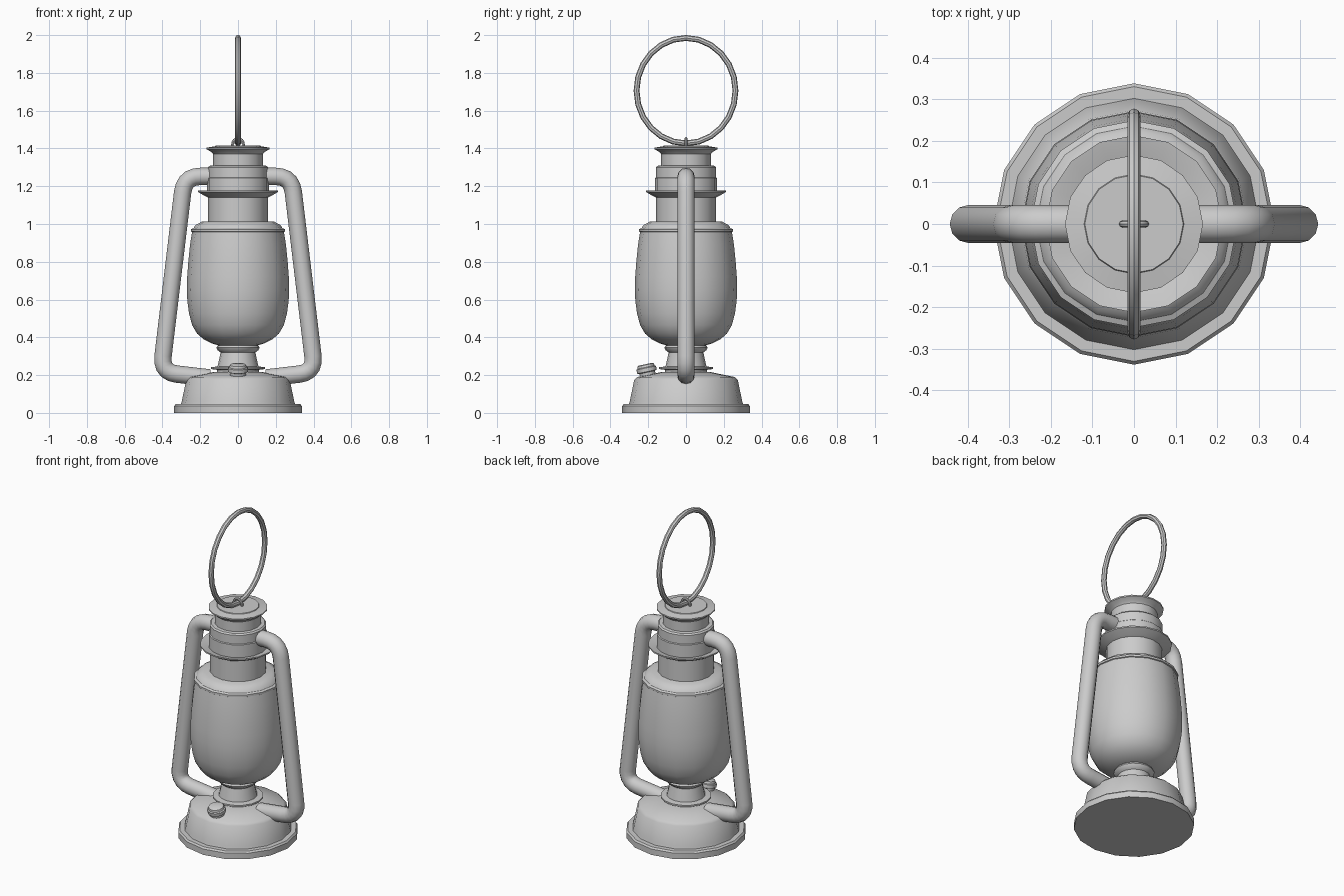
import bpy, bmesh, math
from mathutils import Vector, Matrix

if "Cube" in bpy.data.objects:
    bpy.data.objects.remove(bpy.data.objects["Cube"])

SIDES = 16


def finish(ob):
    bpy.ops.object.select_all(action='DESELECT')
    ob.select_set(True)
    bpy.context.view_layer.objects.active = ob
    if ob.type == 'CURVE':
        bpy.ops.object.convert(target='MESH')
    bpy.ops.object.shade_smooth_by_angle(angle=math.radians(35))
    return bpy.context.object


def lathe(name, profile, sides=SIDES):
    """Revolve (radius, z) points around z."""
    bm = bmesh.new()
    vs = [bm.verts.new((0, r, z)) for r, z in profile]
    es = [bm.edges.new(p) for p in zip(vs, vs[1:])]
    bmesh.ops.spin(bm, geom=vs + es, cent=(0, 0, 0), axis=(0, 0, 1),
                   angle=math.tau, steps=sides, use_merge=False)
    bmesh.ops.remove_doubles(bm, verts=bm.verts[:], dist=1e-5)
    bmesh.ops.recalc_face_normals(bm, faces=bm.faces[:])
    me = bpy.data.meshes.new(name)
    bm.to_mesh(me)
    bm.free()
    ob = bpy.data.objects.new(name, me)
    bpy.context.collection.objects.link(ob)
    return finish(ob)


def round_path(pts, radius, steps=5):
    """Replace inner corners with smooth bends."""
    pts = [Vector(p) for p in pts]
    out = [pts[0]]
    for a, b, c in zip(pts, pts[1:], pts[2:]):
        p = b + (a - b).normalized() * radius
        q = b + (c - b).normalized() * radius
        for i in range(steps + 1):
            t = i / steps
            out.append(p * (1 - t) ** 2 + b * 2 * t * (1 - t) + q * t * t)
    return out + [pts[-1]]


def tube(name, pts, radius, cyclic=False, res=4):
    cu = bpy.data.curves.new(name, 'CURVE')
    cu.dimensions = '3D'
    cu.bevel_depth = radius
    cu.bevel_resolution = res
    cu.use_fill_caps = not cyclic
    sp = cu.splines.new('POLY')
    sp.points.add(len(pts) - 1)
    for p, co in zip(sp.points, pts):
        p.co = (*co, 1)
    sp.use_cyclic_u = cyclic
    ob = bpy.data.objects.new(name, cu)
    bpy.context.collection.objects.link(ob)
    return finish(ob)


# Fuel tank base
lathe("tank_base", [(0, 0), (.338, 0), (.338, .036), (.33, .046), (.302, .046),
                    (.298, .06), (.274, .175), (.258, .19), (.125, .217), (0, .217)])

# Burner neck with lower flange and upper collar
lathe("burner", [(0, .21), (.11, .21), (.11, .228), (.142, .232), (.142, .242),
                 (.108, .246), (.092, .32), (.108, .332), (.115, .345),
                 (.108, .357), (.09, .362), (0, .362)])

# Glass globe
lathe("globe", [(0, .352), (.09, .354), (.14, .368), (.18, .388), (.217, .42),
                (.243, .465), (.259, .525), (.268, .59), (.271, .65), (.269, .72),
                (.263, .80), (.254, .89), (.243, .96), (0, .96)])

# Globe holder plate
lathe("globe_holder", [(0, .955), (.24, .955), (.249, .96), (.249, .972), (.235, .978),
                       (.225, .995), (.19, 1.013), (0, 1.013)])

# Chimney, flange and crown
lathe("chimney", [(0, 1.0), (.158, 1.0), (.158, 1.14), (.175, 1.148), (.213, 1.17),
                  (.213, 1.178), (.195, 1.174), (.165, 1.165), (.165, 1.243),
                  (.16, 1.247), (.16, 1.30), (.152, 1.308), (.132, 1.31),
                  (.132, 1.37), (.14, 1.38), (.166, 1.396), (.166, 1.404),
                  (.12, 1.412), (.118, 1.416), (0, 1.416)])

# Filler cap, tilted with the tank shoulder
cap = lathe("filler_cap", [(0, -.02), (.042, -.02), (.042, .022), (.053, .026), (.053, .046),
                           (.046, .05), (.043, .062), (.036, .066), (0, .066)], 12)
cap.matrix_world = Matrix.Translation((0, -.201, .193)) @ Matrix.Rotation(math.radians(12), 4, 'X')

# Side tubes
for s, side in ((1, "right"), (-1, "left")):
    path = [(s * x, 0, z) for x, z in
            ((.12, 1.252), (.283, 1.252), (.407, .215), (.15, .185))]
    bend = round_path(path, .085)
    tube(side + "_tube", bend, .046)

# Carrying ring
tube("carry_ring", [(0, .262 * math.sin(a), 1.706 + .279 * math.cos(a))
                    for a in (math.tau * i / 24 for i in range(24))], .0155, True, 2)

# Staple holding the ring
tube("ring_staple", [(-.028, 0, 1.40)] +
     [(-.028 * math.cos(a), 0, 1.422 + .03 * math.sin(a))
      for a in (math.pi * i / 8 for i in range(9))] + [(.028, 0, 1.40)], .008, False, 2)
